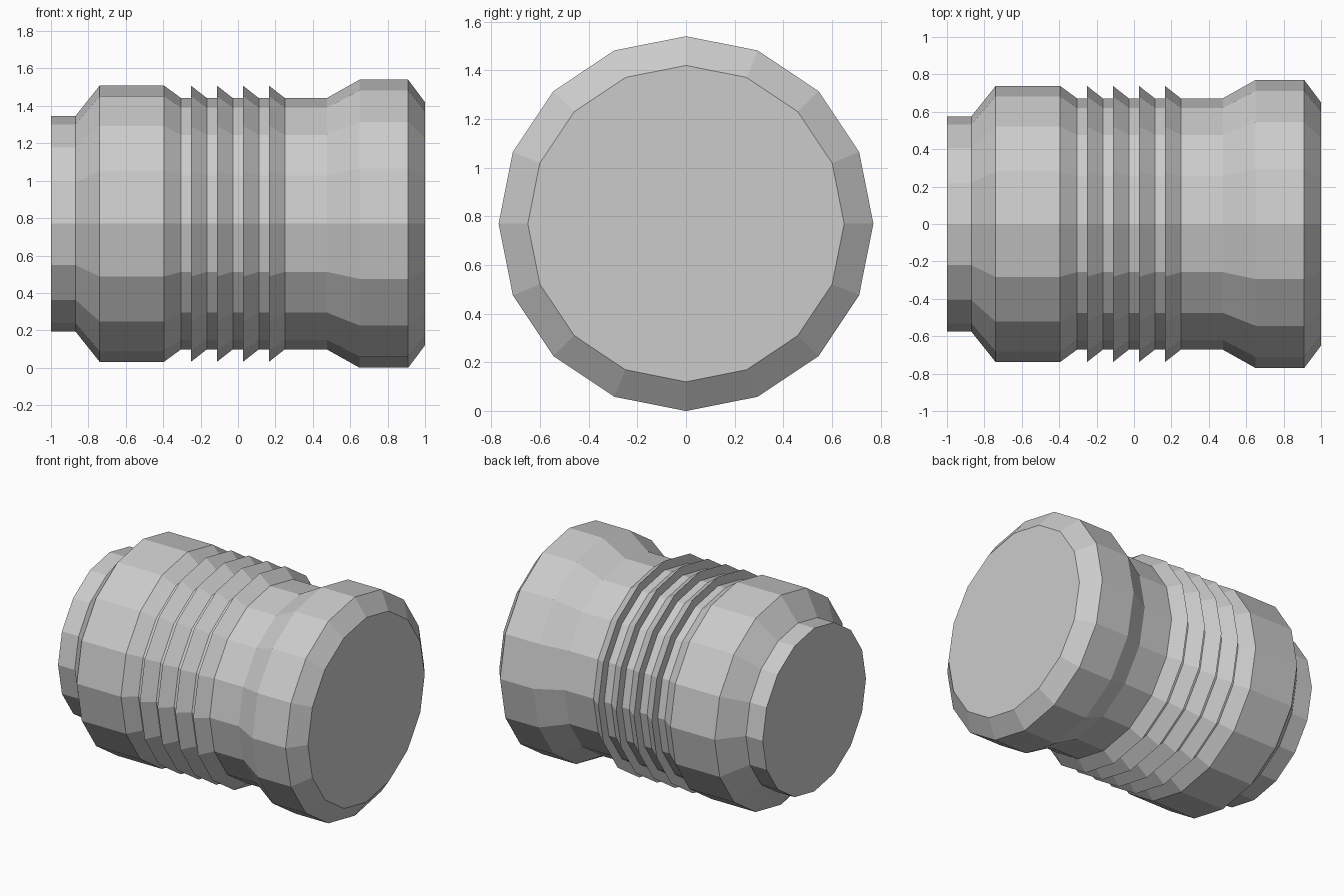
import bpy, bmesh
from math import cos, sin, tau

if "Cube" in bpy.data.objects:
    bpy.data.objects.remove(bpy.data.objects["Cube"])

SIDES = 16
AXIS_Z = 0.77
CORE_R, RIB_R = 0.672, 0.737

# Profile along x as (x, radius): rear collar and wide drum
profile = [(-1.0, 0.575), (-0.87, 0.575), (-0.74, 0.738), (-0.395, 0.738),
           (-0.305, CORE_R)]

# Four sawtooth ribs around the waist
for i in range(4):
    x = -0.25 + i * 0.139
    profile += [(x, CORE_R), (x, RIB_R), (x + 0.083, CORE_R)]

# Neck flaring into the chamfered front head
profile += [(0.475, CORE_R), (0.65, 0.77), (0.91, 0.77), (1.0, 0.65)]


def lathe_x(name, points):
    """Revolve a profile around the x axis with flat end caps."""
    bm = bmesh.new()
    rings = [[bm.verts.new((x, r * cos(tau * k / SIDES), r * sin(tau * k / SIDES)))
              for k in range(SIDES)] for x, r in points]
    for a, b in zip(rings, rings[1:]):
        for k in range(SIDES):
            n = (k + 1) % SIDES
            bm.faces.new((a[k], a[n], b[n], b[k]))
    bm.faces.new(rings[0])
    bm.faces.new(rings[-1])
    bmesh.ops.recalc_face_normals(bm, faces=bm.faces)
    mesh = bpy.data.meshes.new(name)
    bm.to_mesh(mesh)
    bm.free()
    obj = bpy.data.objects.new(name, mesh)
    bpy.context.collection.objects.link(obj)
    return obj


body = lathe_x("ribbed_barrel", profile)
body.location.z = AXIS_Z
